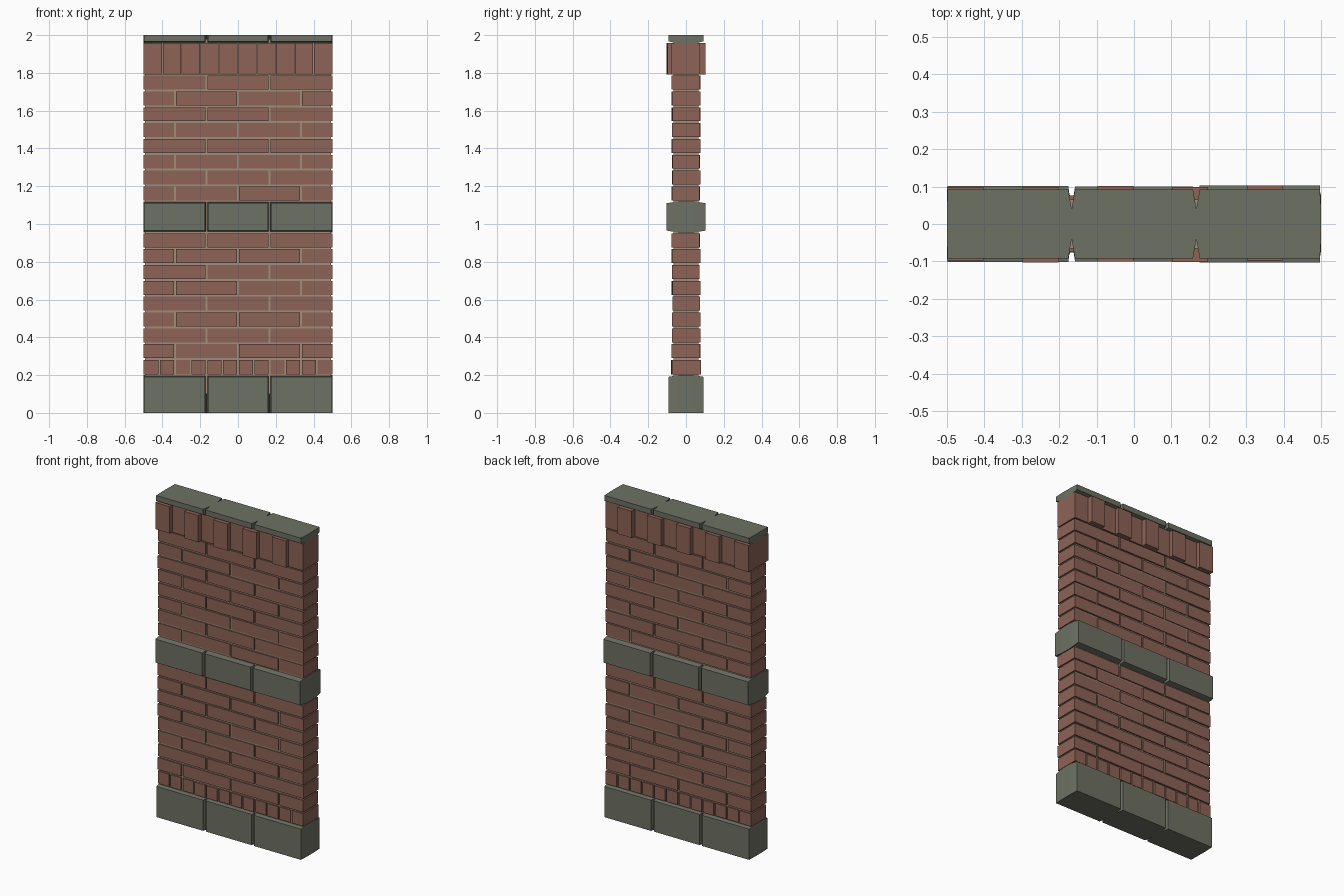
import bpy
import bmesh
import random

random.seed(4)
if "Cube" in bpy.data.objects:
    bpy.data.objects.remove(bpy.data.objects["Cube"])


def material(name, rgb):
    m = bpy.data.materials.new(name)
    m.use_nodes = True
    m.diffuse_color = (*rgb, 1)
    m.node_tree.nodes["Principled BSDF"].inputs["Base Color"].default_value = (*rgb, 1)
    return m


BRICK = material("red brick", (0.27, 0.125, 0.095))
STONE = material("grey green stone", (0.155, 0.165, 0.125))
MORTAR = material("tan mortar", (0.36, 0.27, 0.19))


def block(bm, x0, x1, z0, z1, front, back, core, insets):
    """Block whose front and back faces shrink by insets (left, right, bottom, top)."""
    le, ri, bo, to = insets
    rings = []
    for y, k in ((-front, 1), (-core, 0), (core, 0), (back, 1)):
        a, b, c, d = x0 + le * k, x1 - ri * k, z0 + bo * k, z1 - to * k
        rings.append([bm.verts.new((x, y, z)) for x, z in ((a, c), (b, c), (b, d), (a, d))])
    for r, s in zip(rings, rings[1:]):
        for i in range(4):
            j = (i + 1) % 4
            bm.faces.new((r[i], r[j], s[j], s[i]))
    bm.faces.new(rings[0])
    bm.faces.new(rings[-1])


def finish(bm, name, mat):
    bmesh.ops.recalc_face_normals(bm, faces=bm.faces)
    mesh = bpy.data.meshes.new(name)
    bm.to_mesh(mesh)
    bm.free()
    mesh.materials.append(mat)
    bpy.context.collection.objects.link(bpy.data.objects.new(name, mesh))


def stone_course(name, z0, z1, depth, bottom, top):
    """Three long stones with V joints between them."""
    bm = bmesh.new()
    for i in range(3):
        le = 0.009 if i > 0 else 0.002
        ri = 0.009 if i < 2 else 0.003
        d = depth + random.uniform(-0.003, 0.003)
        block(bm, -0.5 + i / 3, -0.5 + (i + 1) / 3, z0, z1, d, d, 0.04, (le, ri, bottom, top))
    finish(bm, name, STONE)


def brick_row(bm, z0, z1, joints, depths, gap=0.005):
    """Bricks between successive joints, inset by half the mortar gap."""
    n = len(joints) - 1
    for i in range(n):
        a = joints[i] + (gap if i > 0 else 0)
        b = joints[i + 1] - (gap if i < n - 1 else 0)
        d = depths[i % len(depths)]
        f, k = (d + random.uniform(-0.003, 0.003) for _ in range(2))
        block(bm, a, b, z0 + gap, z1 - gap, f, k, 0.05, (0, 0, 0, 0))


def even(n):
    return [-0.5 + i / n for i in range(n + 1)]


# Running bond: two alternating sets of joints
BOND = ([-0.5, -1 / 3, 0, 1 / 3, 0.5], [-0.5, -1 / 6, 1 / 6, 0.5])
PITCH = 0.0838


def brick_panel(name, z, rows):
    bm = bmesh.new()
    for r in range(rows):
        brick_row(bm, z + r * PITCH, z + (r + 1) * PITCH, BOND[r % 2], [0.074])
    finish(bm, name, BRICK)


# Mortar core
bm = bmesh.new()
block(bm, -0.492, 0.492, 0.1, 1.98, 0.066, 0.066, 0.03, (0, 0, 0, 0))
finish(bm, "mortar_core", MORTAR)

# Stone courses
stone_course("base_stones", 0, 0.2, 0.093, 0, 0.009)
stone_course("middle_stones", 0.955, 1.12, 0.103, 0.01, 0.01)
stone_course("cap_stones", 1.955, 2.0, 0.09, 0.012, 0)

# Short header bricks on the base
bm = bmesh.new()
brick_row(bm, 0.197, 0.285, even(12), [0.076])
finish(bm, "header_bricks", BRICK)

# Main brickwork
brick_panel("lower_bricks", 0.285, 8)
brick_panel("upper_bricks", 1.12, 8)

# Upright bricks under the cap, every other one standing proud
bm = bmesh.new()
brick_row(bm, 1.79, 1.96, even(10), [0.1, 0.074], 0.002)
finish(bm, "upright_bricks", BRICK)
